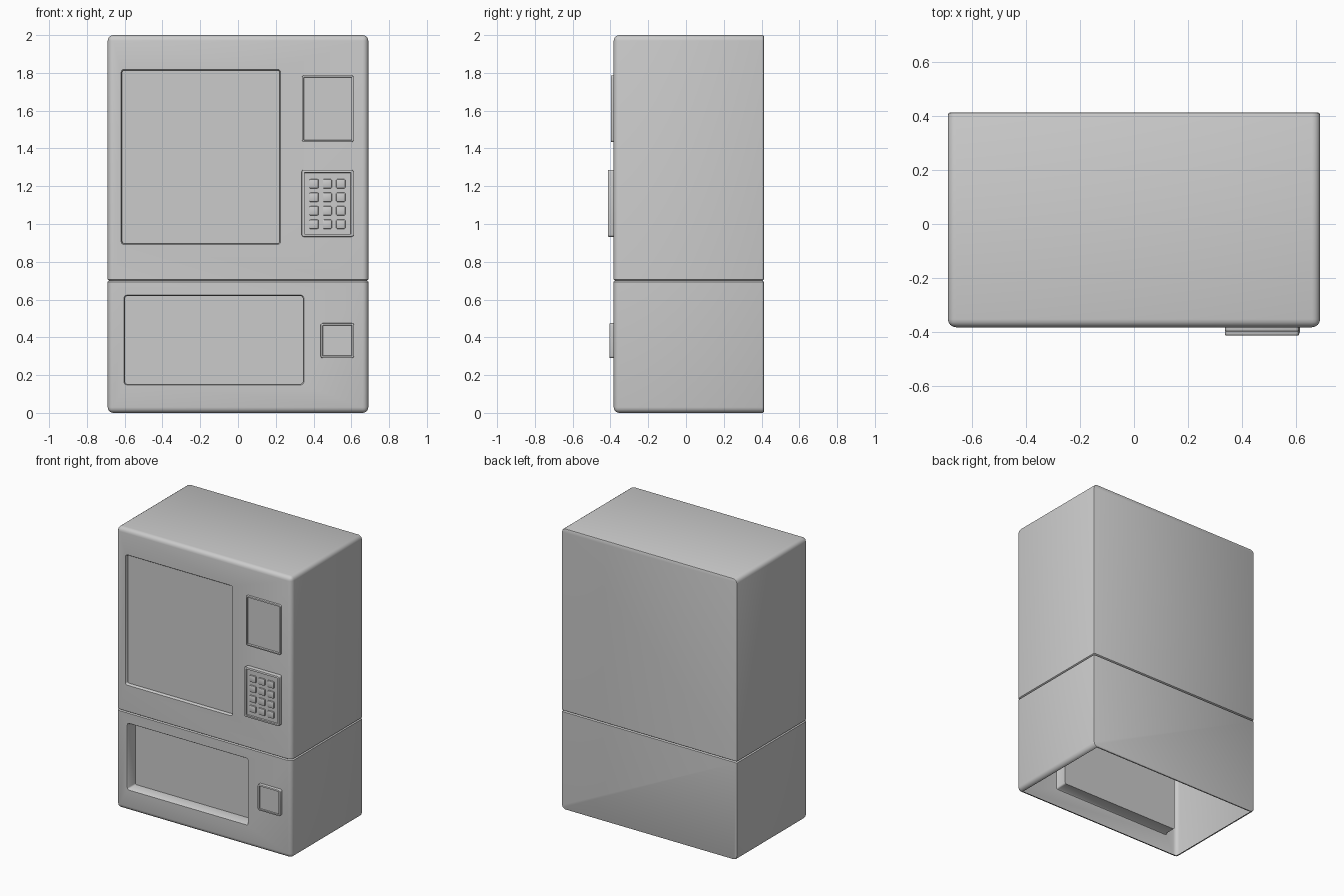
import bpy, bmesh
from math import sin, cos, pi, radians

if "Cube" in bpy.data.objects:
    bpy.data.objects.remove(bpy.data.objects["Cube"])

FRONT, BACK = -0.383, 0.413
HALF_W, TOP, SEAM = 0.69, 2.0, 0.70


def finish(bm, name):
    bmesh.ops.recalc_face_normals(bm, faces=bm.faces)
    me = bpy.data.meshes.new(name)
    bm.to_mesh(me)
    bm.free()
    ob = bpy.data.objects.new(name, me)
    bpy.context.collection.objects.link(ob)
    return ob


def smooth(ob):
    bpy.ops.object.select_all(action='DESELECT')
    ob.select_set(True)
    bpy.context.view_layer.objects.active = ob
    bpy.ops.object.shade_smooth_by_angle(angle=radians(40))


def box(x0, x1, y0, y1, z0, z1):
    bm = bmesh.new()
    bmesh.ops.create_cube(bm, size=1)
    for v in bm.verts:
        v.co = ((x0 + x1) / 2 + v.co.x * (x1 - x0),
                (y0 + y1) / 2 + v.co.y * (y1 - y0),
                (z0 + z1) / 2 + v.co.z * (z1 - z0))
    return bm


def bevel(bm, edges, width, segs):
    bmesh.ops.bevel(bm, geom=edges, offset=width, segments=segs, profile=0.5,
                    affect='EDGES', clamp_overlap=True)


def recess_cutter(name, x0, x1, z0, z1, depth, r=0.012):
    # rounded rectangle lofted inwards, flared at the mouth for a soft lip
    bm = bmesh.new()
    rings = []
    for y, grow in ((FRONT - 0.02, 0.018), (FRONT + 0.008, -0.002), (FRONT + depth, -0.002)):
        ring = []
        for i, (cx, cz) in enumerate(((x1 - r, z1 - r), (x0 + r, z1 - r),
                                      (x0 + r, z0 + r), (x1 - r, z0 + r))):
            for k in range(4):
                a = pi / 2 * (i + k / 3)
                ring.append(bm.verts.new((cx + (r + grow) * cos(a), y,
                                          cz + (r + grow) * sin(a))))
        rings.append(ring)
    n = len(rings[0])
    for a, b in zip(rings, rings[1:]):
        for i in range(n):
            bm.faces.new((a[i], a[(i + 1) % n], b[(i + 1) % n], b[i]))
    bm.faces.new(rings[0])
    bm.faces.new(rings[-1])
    ob = finish(bm, name)
    ob.hide_render = True
    return ob


# Cabinet: rounded box with a tighter back edge and a seam groove
bm = box(-HALF_W, HALF_W, FRONT, BACK, 0, TOP)
bevel(bm, [e for e in bm.edges if not all(v.co.y > 0 for v in e.verts)
           or abs(e.verts[0].co.z - e.verts[1].co.z) < 0 ], 0.03, 4)
bevel(bm, [e for e in bm.edges if all(v.co.y > BACK - 1e-4 for v in e.verts)], 0.008, 2)
for z in (SEAM - 0.006, SEAM, SEAM + 0.006):
    bmesh.ops.bisect_plane(bm, geom=bm.verts[:] + bm.edges[:] + bm.faces[:],
                           plane_co=(0, 0, z), plane_no=(0, 0, 1))
for v in bm.verts:
    if abs(v.co.z - SEAM) < 1e-4:
        v.co.x *= 1 - 0.008 / HALF_W
        v.co.y *= 1 - 0.008 / 0.39
cabinet = finish(bm, "cabinet")

# Display window and delivery tray recesses
cutters = [recess_cutter("window_cutter", -0.615, 0.222, 0.895, 1.815, 0.022),
           recess_cutter("tray_cutter", -0.60, 0.345, 0.152, 0.62, 0.085)]
bpy.context.view_layer.objects.active = cabinet
for c in cutters:
    m = cabinet.modifiers.new("cut", 'BOOLEAN')
    m.operation, m.solver, m.object = 'DIFFERENCE', 'EXACT', c
    bpy.ops.object.modifier_apply(modifier=m.name)
for c in cutters:
    bpy.data.objects.remove(c)

# Open underside
bm = bmesh.new()
bm.from_mesh(cabinet.data)
under = [f for f in bm.faces if f.normal.z < -0.99 and f.calc_center_median().z < 0.01]
bmesh.ops.delete(bm, geom=under, context='FACES')
bm.to_mesh(cabinet.data)
bm.free()
smooth(cabinet)


def rimmed_panel(name, x0, x1, z0, z1, y, rim, sunk):
    # raised block with rounded corners and a sunken face inside a rim
    bm = box(x0, x1, y, FRONT + 0.01, z0, z1)
    bevel(bm, [e for e in bm.edges if abs(e.verts[0].co.y - e.verts[1].co.y) > 1e-4], 0.012, 3)
    face = min(bm.faces, key=lambda f: f.calc_center_median().y)
    edges = list(face.edges)
    bmesh.ops.inset_region(bm, faces=[face], thickness=rim)
    inner = min((f for f in bm.faces if len(f.verts) > 4 and f.normal.y < -0.9),
                key=lambda f: f.calc_center_median().y)
    bmesh.ops.inset_region(bm, faces=[inner], thickness=0.002)
    for v in inner.verts:
        v.co.y += sunk
    bevel(bm, edges, 0.004, 2)
    smooth(finish(bm, name))


rimmed_panel("screen", 0.338, 0.612, 1.433, 1.787, -0.398, 0.010, 0.012)
rimmed_panel("keypad_plate", 0.337, 0.612, 0.932, 1.287, -0.413, 0.014, 0.010)
rimmed_panel("coin_return", 0.437, 0.615, 0.29, 0.475, -0.406, 0.011, 0.008)

# Keypad keys, three columns by four rows
for row in range(4):
    for col in range(3):
        x, z, h = 0.402 + 0.071 * col, 1.213 - 0.0715 * row, 0.024
        bm = box(x - h, x + h, -0.413, -0.40, z - h, z + h)
        bevel(bm, [e for e in bm.edges if not all(v.co.y > -0.405 for v in e.verts)], 0.005, 2)
        smooth(finish(bm, f"key_{row}_{col}"))
